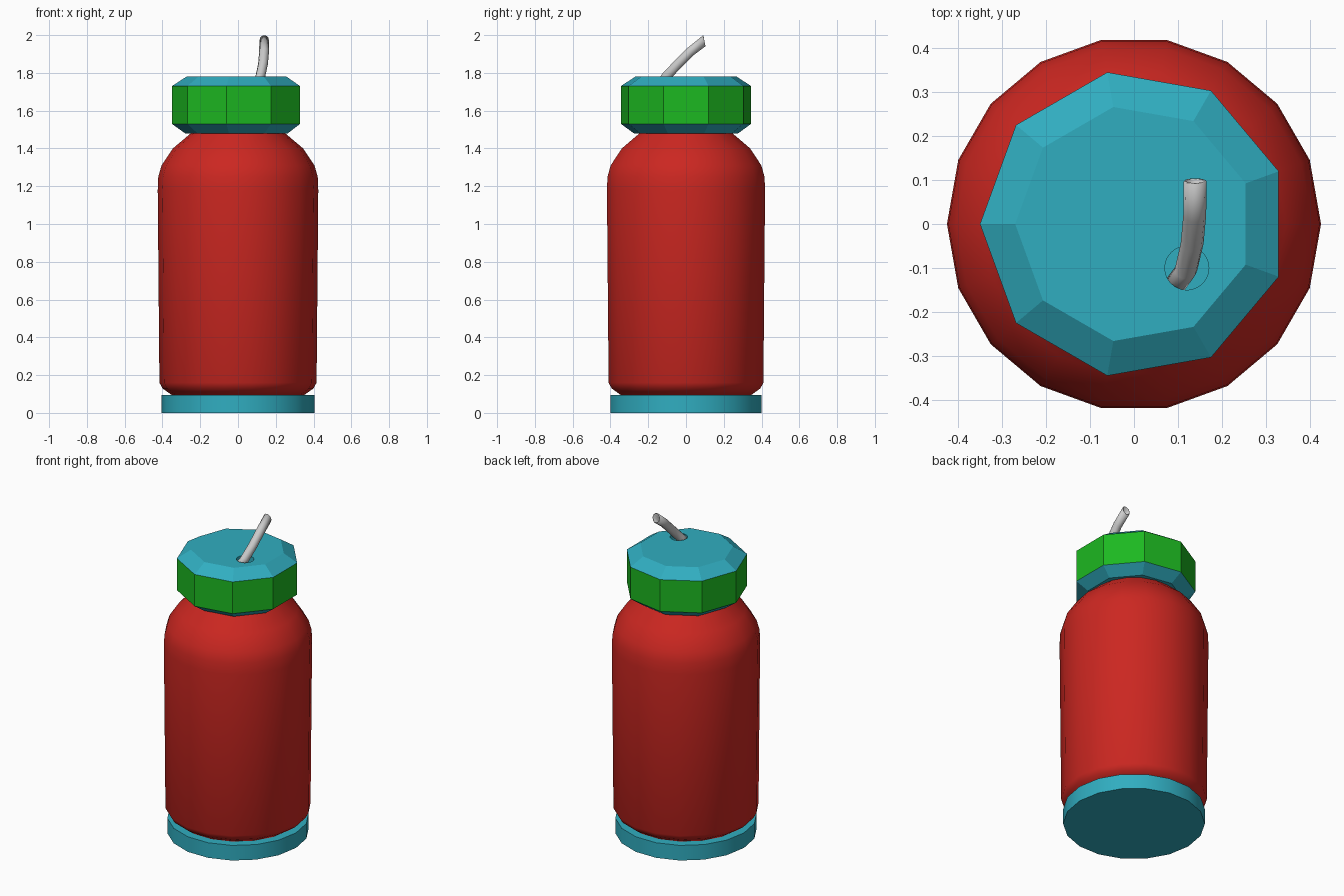
import bpy, bmesh, math
from mathutils import Vector

if "Cube" in bpy.data.objects:
    bpy.data.objects.remove(bpy.data.objects["Cube"])


def material(name, rgb):
    m = bpy.data.materials.new(name)
    m.diffuse_color = (*rgb, 1)
    m.use_nodes = True
    m.node_tree.nodes["Principled BSDF"].inputs["Base Color"].default_value = m.diffuse_color
    return m


RED = material("red", (0.60, 0.02, 0.015))
TEAL = material("teal", (0.03, 0.42, 0.53))
GREEN = material("green", (0.012, 0.48, 0.015))


def skin(name, rings, mats, close_ends=True):
    """Join successive rings of points with quads."""
    bm = bmesh.new()
    loops = [[bm.verts.new(p) for p in ring] for ring in rings]
    n = len(loops[0])
    for a, b in zip(loops, loops[1:]):
        for i in range(n):
            j = (i + 1) % n
            bm.faces.new((a[i], a[j], b[j], b[i]))
    if close_ends:
        bm.faces.new(loops[0][::-1])
        bm.faces.new(loops[-1])
    bmesh.ops.recalc_face_normals(bm, faces=bm.faces)
    mesh = bpy.data.meshes.new(name)
    bm.to_mesh(mesh)
    bm.free()
    obj = bpy.data.objects.new(name, mesh)
    bpy.context.collection.objects.link(obj)
    for m in mats:
        mesh.materials.append(m)
    return obj


def lathe(name, profile, sides, mats, phase=0.0, centre=(0, 0)):
    rings = [[(centre[0] + r * math.cos(phase + math.tau * i / sides),
               centre[1] + r * math.sin(phase + math.tau * i / sides), z)
              for i in range(sides)] for r, z in profile]
    return skin(name, rings, mats)


def smooth(obj, angle):
    bpy.ops.object.select_all(action='DESELECT')
    obj.select_set(True)
    bpy.context.view_layer.objects.active = obj
    bpy.ops.object.shade_smooth_by_angle(angle=math.radians(angle))


# Base disc
base = lathe("base", [(0.405, 0), (0.405, 0.095)], 18, [TEAL])
smooth(base, 40)

# Bottle body with rounded shoulder
body = lathe("bottle_body", [
    (0.35, 0.094), (0.40, 0.13), (0.416, 0.16), (0.425, 1.18), (0.422, 1.25),
    (0.405, 1.31), (0.345, 1.40), (0.25, 1.48), (0.22, 1.52)], 18, [RED])
smooth(body, 60)

# Nine-sided cap: teal bevels, green grip band
cap = lathe("cap", [(0.28, 1.48), (0.35, 1.53), (0.35, 1.73), (0.27, 1.782)],
            9, [TEAL, GREEN], phase=math.radians(20))
for f in cap.data.polygons:
    if abs(f.normal.z) < 0.1:
        f.material_index = 1

# Straw hole cut in the cap
cutter = lathe("straw_hole_cutter", [(0.05, 1.62), (0.05, 1.9)], 24, [TEAL],
               centre=(0.12, -0.10))
cutter.hide_render = True
cutter.hide_viewport = True
cut = cap.modifiers.new("straw_hole", 'BOOLEAN')
cut.object = cutter
cut.operation = 'DIFFERENCE'
cut.solver = 'EXACT'

# Bent hollow straw: centre and half-height vector (y, z) of each ring
path = [((0.085, -0.15, 1.72), (-0.022, 0.016)),
        ((0.118, -0.105, 1.78), (-0.020, 0.018)),
        ((0.132, -0.045, 1.845), (-0.018, 0.019)),
        ((0.138, 0.02, 1.91), (-0.017, 0.020)),
        ((0.139, 0.097, 1.97), (-0.007, 0.030))]
rings = []
for c, (vy, vz) in path:
    rings.append([Vector(c) + Vector((0.026 * math.cos(a), vy * math.sin(a), vz * math.sin(a)))
                  for a in (math.tau * i / 10 for i in range(10))])
straw = skin("straw", rings, [], close_ends=False)
smooth(straw, 50)
wall = straw.modifiers.new("wall", 'SOLIDIFY')
wall.thickness = 0.005
